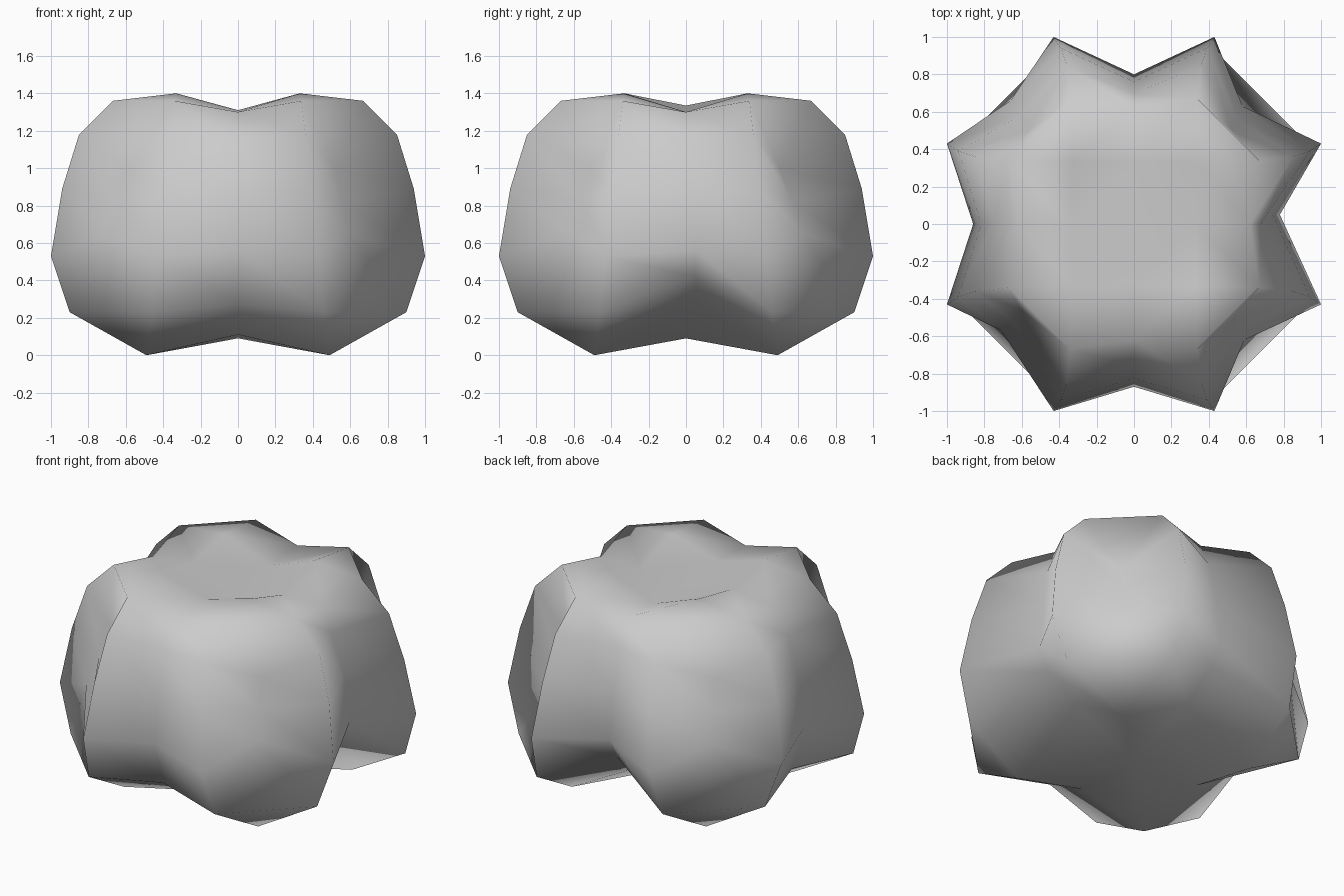
import bpy, bmesh
from mathutils import Vector, Matrix
from math import pi

if "Cube" in bpy.data.objects:
    bpy.data.objects.remove(bpy.data.objects["Cube"])

# Profiles from top to bottom: (outward, sideways, height) for ridges; (fraction, height) for grooves
RIDGE = [(.67, .34, 1.36), (.85, .36, 1.18), (.94, .39, .89), (1.0, .43, .53), (.90, .46, .23)]
GROOVE = [(.75, 1.30), (.87, 1.14), (.95, .87), (1.0, .56), (.90, .27)]
# Per side (front, right, back, left): groove depth, groove shift, lift of groove foot,
# underside groove height, top groove height
SIDES = [(.87, 0, 0, .11, 1.31), (.78, .05, .15, .28, 1.30),
         (.80, 0, .15, .26, 1.28), (.86, 0, 0, .10, 1.335)]
# Corner hollows, anticlockwise from front right: upper point and lower point
HOLLOWS = [((.52, -.51, 1.0), (.59, -.62, .65)), ((.52, .50, 1.0), (.58, .63, .65)),
           ((-.56, .50, 1.0), (-.66, .66, .65)), ((-.60, -.46, 1.0), (-.71, -.57, .65))]

bm = bmesh.new()


def vert(k, out, side, z):
    """Vertex in the frame of side k (0 = front), side measured anticlockwise."""
    return bm.verts.new(Matrix.Rotation(k * pi / 2, 3, 'Z') @ Vector((side, -out, z)))


def strip(a, b):
    for i in range(len(a) - 1):
        bm.faces.new((a[i], a[i + 1], b[i + 1], b[i]))


# Vertical columns of the four sides
left, mid, right, hollow = [], [], [], []
top_mid, top_corner, foot_mid, foot = [], [], [], []
for k, (depth, shift, lift, under, crown) in enumerate(SIDES):
    left.append([vert(k, o, -s, z) for o, s, z in RIDGE])
    right.append([vert(k, o, s, z) for o, s, z in RIDGE])
    mid.append([vert(k, .62 if i == 0 else depth * f, shift if i > 1 else 0,
                     z + (lift if i == 4 else 0)) for i, (f, z) in enumerate(GROOVE)])
    up, low = map(Vector, HOLLOWS[k])
    hollow.append([bm.verts.new(p) for p in (up, (up + low) / 2, low)])
    top_mid.append(vert(k, .33, 0, crown))
    top_corner.append(vert(k, .33, .33, 1.40))
    foot_mid.append(vert(k, .49, shift, under))
    foot.append(vert(k, .49, .49, 0))
top_centre = bm.verts.new((0, 0, 1.28))
foot_centre = bm.verts.new((0, 0, .09))

for k in range(4):
    n, p = (k + 1) % 4, (k - 1) % 4
    # Side panels and the hollow between neighbouring ridges
    strip(left[k], mid[k])
    strip(mid[k], right[k])
    a, b, h = right[k], left[n], hollow[k]
    strip(a[1:4], h)
    strip(h, b[1:4])
    for i, j, c in ((0, 1, h[0]), (3, 4, h[2])):
        bm.faces.new((a[i], a[j], c))
        bm.faces.new((b[j], b[i], c))
    bm.faces.new((a[0], h[0], b[0]))
    bm.faces.new((h[2], a[4], b[4]))
    # Crown and underside
    for i, m, c, centre in ((0, top_mid, top_corner, top_centre), (4, foot_mid, foot, foot_centre)):
        bm.faces.new((mid[k][i], right[k][i], c[k], m[k]))
        bm.faces.new((left[k][i], mid[k][i], m[k], c[p]))
        bm.faces.new((right[k][i], left[n][i], c[k]))
        if i == 0 and k % 2 == 0:
            bm.faces.new((m[k], c[k], m[n]))
            bm.faces.new((m[k], m[n], centre))
        else:
            bm.faces.new((m[k], c[k], centre))
            bm.faces.new((c[k], m[n], centre))

bmesh.ops.recalc_face_normals(bm, faces=bm.faces)
for f in bm.faces:
    f.smooth = True
mesh = bpy.data.meshes.new("lobed_bush")
bm.to_mesh(mesh)
bm.free()
bpy.context.collection.objects.link(bpy.data.objects.new("lobed_bush", mesh))
